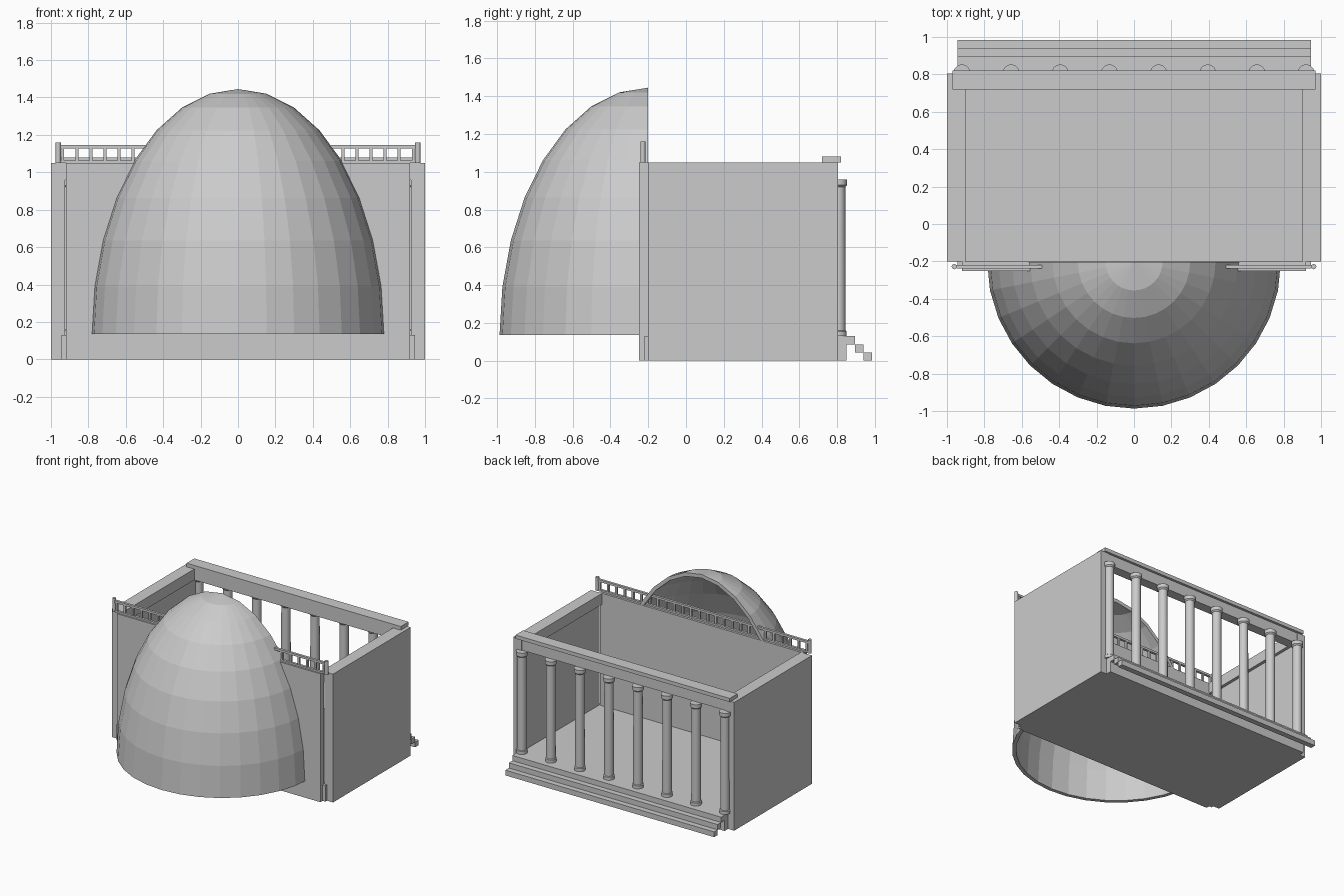
import bpy, bmesh, math
from mathutils import Vector

if "Cube" in bpy.data.objects:
    bpy.data.objects.remove(bpy.data.objects["Cube"])


def finish(name, bm):
    bmesh.ops.recalc_face_normals(bm, faces=bm.faces)
    me = bpy.data.meshes.new(name)
    bm.to_mesh(me)
    bm.free()
    ob = bpy.data.objects.new(name, me)
    bpy.context.collection.objects.link(ob)
    return ob


def add_box(bm, x0, x1, y0, y1, z0, z1):
    vs = bmesh.ops.create_cube(bm, size=1)["verts"]
    for v in vs:
        v.co = Vector(((x0 + x1) / 2 + v.co.x * (x1 - x0),
                       (y0 + y1) / 2 + v.co.y * (y1 - y0),
                       (z0 + z1) / 2 + v.co.z * (z1 - z0)))


def box(name, *dims):
    bm = bmesh.new()
    add_box(bm, *dims)
    return finish(name, bm)


def lathe(name, profile, loc, segs, angle=2 * math.pi, start=0.0):
    # revolve (radius, z) points; a partial turn gets end caps
    bm = bmesh.new()
    full = angle > 6.28
    vs = [bm.verts.new((loc[0] + r * math.cos(start), loc[1] + r * math.sin(start), loc[2] + z))
          for r, z in profile]
    es = [bm.edges.new((a, b)) for a, b in zip(vs, vs[1:])]
    if not full:
        es.append(bm.edges.new((vs[-1], vs[0])))
    bmesh.ops.spin(bm, geom=vs + es, cent=loc, axis=(0, 0, 1), angle=angle, steps=segs)
    bmesh.ops.remove_doubles(bm, verts=bm.verts, dist=1e-4)
    if not full:
        open_edges = [e for e in bm.edges if len(e.link_faces) == 1]
        bmesh.ops.holes_fill(bm, edges=open_edges, sides=0)
    return finish(name, bm)


# room: floor, walls, inner lips under the roof line
box("floor", -0.945, 0.945, -0.22, 0.85, 0, 0.13)
box("front_wall", -0.92, 0.92, -0.25, -0.20, 0, 1.05)
for side, s in (("left", -1), ("right", 1)):
    box(side + "_wall", *sorted((s * 0.925, s)), -0.20, 0.805, 0, 1.05)
    box(side + "_wall_lip", *sorted((s * 0.90, s * 0.93)), -0.20, 0.80, 0.96, 1.05)

# lintel and cornice over the colonnade
box("lintel", -0.93, 0.93, 0.72, 0.80, 0.96, 1.05)
box("cornice", -0.97, 0.97, 0.72, 0.82, 1.05, 1.08)

# back steps
for i in range(3):
    y, z = 0.85 + 0.045 * i, 0.13 - 0.043 * i
    box(f"step_{i + 1}", -0.945, 0.945, y, y + 0.045, z - 0.043, z)

# columns with base ring and cap
column_profile = [(0, 0), (0.042, 0), (0.042, 0.025), (0.036, 0.03), (0.035, 0.79),
                  (0.045, 0.80), (0.045, 0.83), (0, 0.83)]
bpy.ops.object.select_all(action='DESELECT')
for i in range(8):
    col = lathe(f"column_{i + 1}", column_profile, (-0.92 + i * 1.84 / 7, 0.808, 0.13), 20)
    col.select_set(True)
    bpy.context.view_layer.objects.active = col
bpy.ops.object.shade_smooth_by_angle(angle=math.radians(30))

# half dome shell, flat facets
arc = [math.pi / 2 * k / 8 for k in range(9)]
outer = [(0.785 * math.cos(a), 1.31 * math.sin(a)) for a in arc]
inner = [(0.755 * math.cos(a), 1.28 * math.sin(a)) for a in reversed(arc)]
lathe("half_dome", outer + inner, (0, -0.202, 0.135), 16, math.pi, math.pi)

# balustrade on the front wall
bm = bmesh.new()
add_box(bm, -0.95, 0.95, -0.238, -0.218, 1.127, 1.145)
add_box(bm, -0.95, 0.95, -0.238, -0.218, 1.05, 1.064)
for i in range(26):
    x = -0.937 + i * 1.874 / 25
    add_box(bm, x - 0.008, x + 0.008, -0.236, -0.220, 1.06, 1.13)
finish("balustrade", bm)
for side, s in (("left", -1), ("right", 1)):
    lathe(side + "_rail_post", [(0, 0), (0.014, 0), (0.014, 0.11), (0, 0.11)],
          (s * 0.961, -0.228, 1.05), 12)
